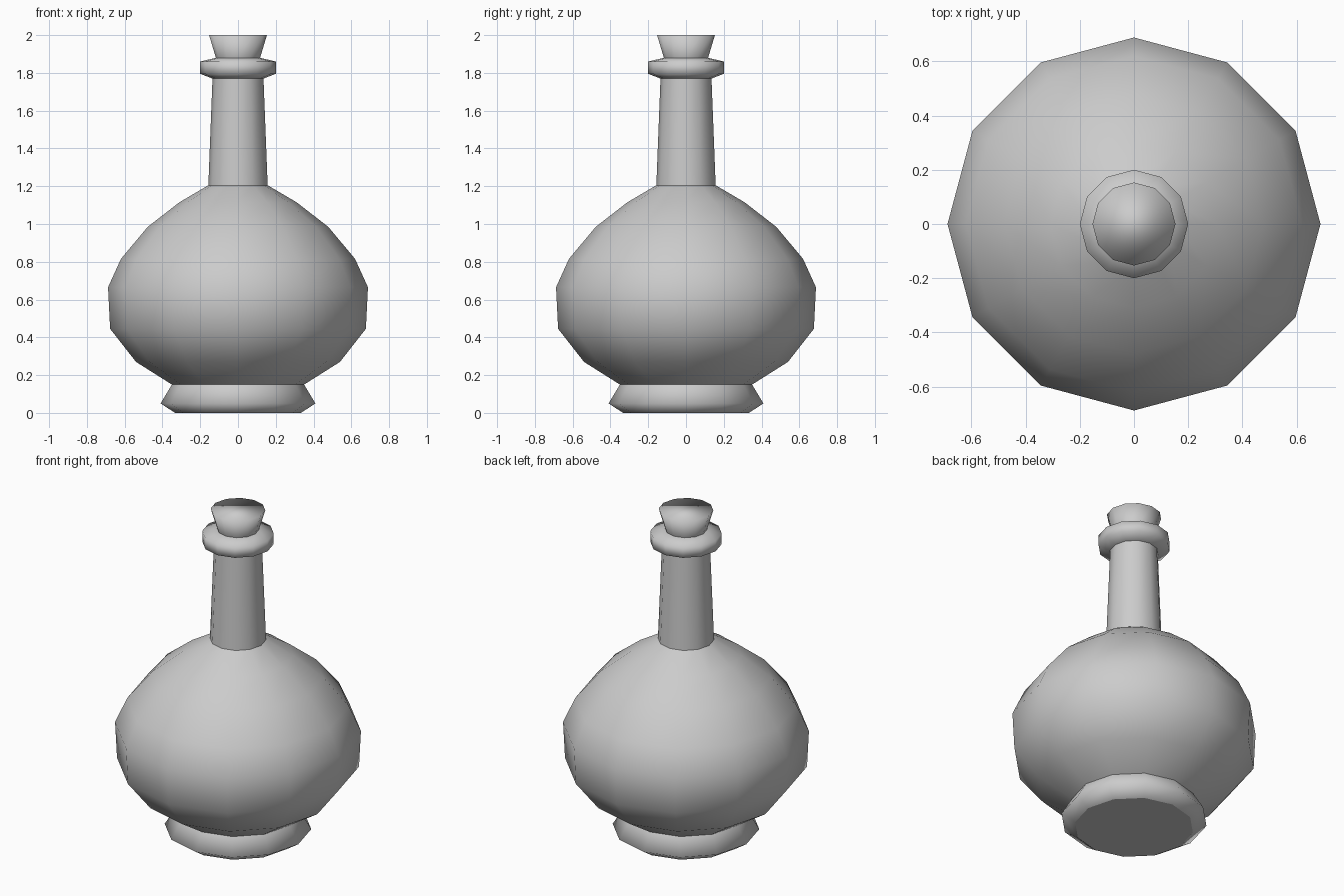
import bpy, bmesh
from math import sin, cos, pi

if "Cube" in bpy.data.objects:
    bpy.data.objects.remove(bpy.data.objects["Cube"])

SIDES = 12


def lathe(name, profile, cap_bottom=False, cap_top=False):
    """Spin a (radius, z) profile around the z axis with smooth shading."""
    bm = bmesh.new()
    rings = [[bm.verts.new((r * cos(2 * pi * i / SIDES), r * sin(2 * pi * i / SIDES), z))
              for i in range(SIDES)] for r, z in profile]
    for low, high in zip(rings, rings[1:]):
        for i in range(SIDES):
            j = (i + 1) % SIDES
            bm.faces.new((low[i], low[j], high[j], high[i])).smooth = True
    if cap_top:
        bm.faces.new(rings[-1]).smooth = True
    if cap_bottom:
        cap = bm.faces.new(rings[0][::-1])
        for edge in cap.edges:
            edge.smooth = False
    mesh = bpy.data.meshes.new(name)
    bm.to_mesh(mesh)
    bm.free()
    obj = bpy.data.objects.new(name, mesh)
    bpy.context.collection.objects.link(obj)
    return obj


# Flared foot with a flat underside
lathe("foot", [(0.333, 0), (0.41, 0.05), (0.35, 0.15)], cap_bottom=True)

# Round belly
lathe("belly", [(0.35, 0.15), (0.54, 0.27), (0.677, 0.445), (0.688, 0.665),
                (0.62, 0.815), (0.478, 0.985), (0.31, 1.115), (0.157, 1.205)])

# Tapered neck
lathe("neck", [(0.157, 1.205), (0.135, 1.77)])

# Collar around the mouth
lathe("collar", [(0.135, 1.77), (0.2, 1.795), (0.2, 1.86), (0.117, 1.88)])

# Stopper, widening upward
lathe("stopper", [(0.117, 1.88), (0.153, 2.0)], cap_top=True)
